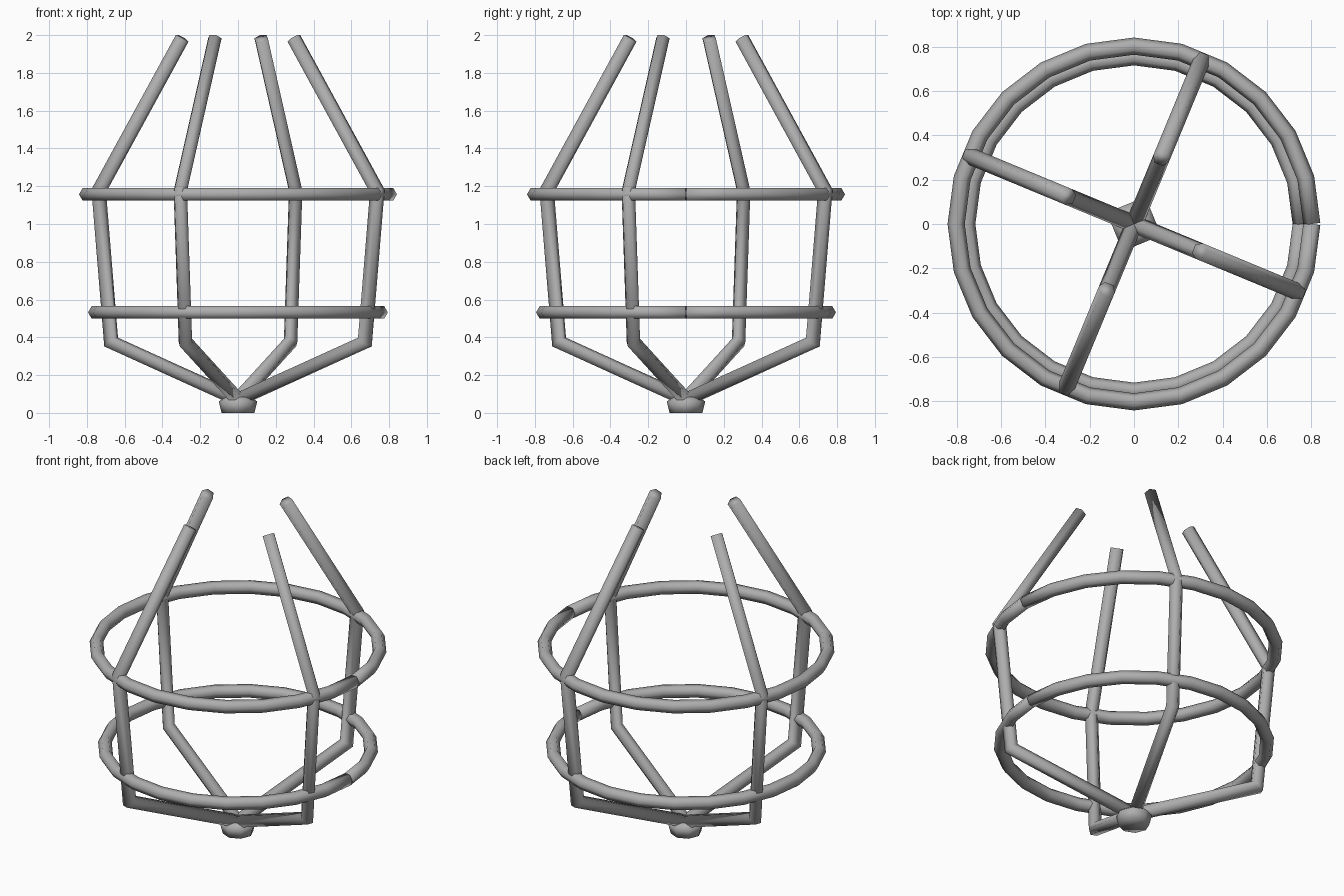
import bpy, bmesh
from math import cos, sin, pi, radians
from mathutils import Vector

if "Cube" in bpy.data.objects:
    bpy.data.objects.remove(bpy.data.objects["Cube"])

TUBE_R = 0.0385
SIDES = 6

# Dark grey metal
metal = bpy.data.materials.new("dark_grey_metal")
metal.diffuse_color = (0.42, 0.42, 0.42, 1.0)
metal.use_nodes = True
metal.node_tree.nodes["Principled BSDF"].inputs["Base Color"].default_value = metal.diffuse_color


def finish(name, bm):
    """Turn the bmesh into a fully smooth-shaded grey object."""
    bmesh.ops.recalc_face_normals(bm, faces=bm.faces)
    for f in bm.faces:
        f.smooth = True
    mesh = bpy.data.meshes.new(name)
    bm.to_mesh(mesh)
    bm.free()
    mesh.materials.append(metal)
    obj = bpy.data.objects.new(name, mesh)
    bpy.context.collection.objects.link(obj)
    return obj


def tube(name, points, plane_normal, vertex_in_plane):
    """Sweep a hexagon along a planar path with mitred joints and capped ends."""
    n = Vector(plane_normal).normalized()
    pts = [Vector(p) for p in points]
    segs = [(b - a).normalized() for a, b in zip(pts, pts[1:])]
    bm = bmesh.new()
    rings = []
    for i, p in enumerate(pts):
        t0, t1 = segs[max(i - 1, 0)], segs[min(i, len(segs) - 1)]
        t = (t0 + t1).normalized()
        side = n.cross(t) / max(t.dot(t0), 0.3)
        u, v = (side, n) if vertex_in_plane else (n, side)
        rings.append([bm.verts.new(p + TUBE_R * (u * cos(2 * pi * k / SIDES) + v * sin(2 * pi * k / SIDES)))
                      for k in range(SIDES)])
    for a, b in zip(rings, rings[1:]):
        for k in range(SIDES):
            j = (k + 1) % SIDES
            bm.faces.new((a[k], a[j], b[j], b[k]))
    bm.faces.new(rings[0])
    bm.faces.new(rings[-1])
    return finish(name, bm)


# Two horizontal hoops, each with its seam on the +x side
for name, radius, z in (("lower_hoop", 0.755, 0.532), ("upper_hoop", 0.803, 1.157)):
    path = [(radius * cos(2 * pi * i / 24), radius * sin(2 * pi * i / 24), z) for i in range(25)]
    tube(name, path, (0, 0, 1), True)

# Four bent ribs rising from the foot
RIB = [(0.0, 0.07), (0.727, 0.375), (0.798, 1.175), (0.32, 1.983)]
for i in range(4):
    a = radians(67.5 + 90 * i)
    path = [(r * cos(a), r * sin(a), z) for r, z in RIB]
    tube(f"rib_{i + 1}", path, (-sin(a), cos(a), 0), False)

# Rounded foot knob
bm = bmesh.new()
rows = [[bm.verts.new((r * cos(pi * k / 4), r * sin(pi * k / 4), z)) for k in range(8)]
        for r, z in ((0.087, 0.0), (0.102, 0.06), (0.065, 0.085))]
for a, b in zip(rows, rows[1:]):
    for k in range(8):
        j = (k + 1) % 8
        bm.faces.new((a[k], a[j], b[j], b[k]))
bm.faces.new(rows[0])
bm.faces.new(rows[-1])
finish("foot_knob", bm)
